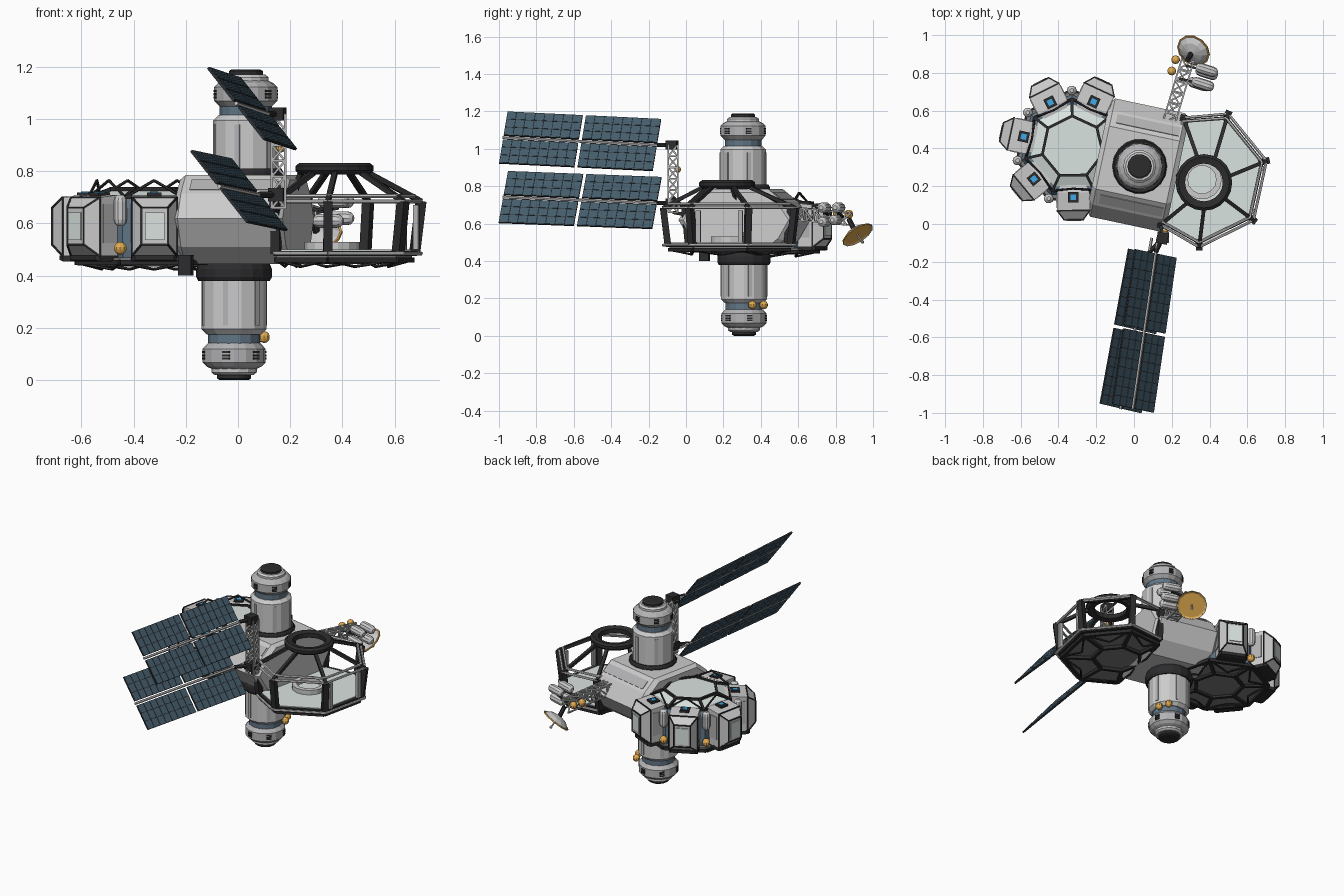
import bpy, bmesh
from math import sin, cos, radians, pi
from mathutils import Vector as V, Matrix as M

if "Cube" in bpy.data.objects:
    bpy.data.objects.remove(bpy.data.objects["Cube"])

def mat(name, *c):
    m = bpy.data.materials.new(name)
    m.diffuse_color = (*c, 1)
    m.use_nodes = True
    m.node_tree.nodes["Principled BSDF"].inputs["Base Color"].default_value = m.diffuse_color
    return m
LIGHT = mat("light_hull", .66, .67, .67)
GREY = mat("mid_grey", .45, .45, .46)
DARK = mat("black_trim", .025, .025, .027)
FLOOR = mat("pale_floor", .70, .77, .75)
UNDER = mat("dark_floor", .2, .2, .21)
BLUE = mat("slate_blue", .12, .18, .24)
CELL = mat("solar_cell", .06, .11, .15)
GLOW = mat("bright_blue", .05, .4, .8)
GOLD = mat("orange", .75, .4, .08)
TH = radians(-12)                       # heading of the station's long axis
C = V((.03, .31, 0))
E, N, Z = V((cos(TH), sin(TH), 0)), V((-sin(TH), cos(TH), 0)), V((0, 0, 1))

def finish(name, bm, m):
    bmesh.ops.recalc_face_normals(bm, faces=bm.faces[:])
    me = bpy.data.meshes.new(name)
    bm.to_mesh(me); bm.free()
    me.materials.append(m)
    ob = bpy.data.objects.new(name, me)
    bpy.context.collection.objects.link(ob)
    return ob

def loft(name, rings, m, loop=False):
    bm = bmesh.new()
    rs = [[bm.verts.new(p) for p in r] for r in rings]
    for a, b in zip(rs, rs[1:] + ([rs[0]] if loop else [])):
        for i in range(len(a)):
            j = (i + 1) % len(a)
            bm.faces.new((a[i], a[j], b[j], b[i]))
    if not loop:
        bm.faces.new(rs[0]); bm.faces.new(rs[-1])
    return finish(name, bm, m)

def lathe(name, prof, c, m, axis=Z, n=14, loop=False):
    q = V(axis).to_track_quat('Z', 'Y')
    return loft(name, [[V(c) + q @ V((r * cos(2*pi*i/n), r * sin(2*pi*i/n), h)) for i in range(n)]
                       for r, h in prof], m, loop)

def frame(a, b):
    d = V(b) - V(a)
    return M.Translation((V(a) + V(b)) / 2) @ d.to_track_quat('Z', 'Y').to_matrix().to_4x4(), d.length

def beams(name, segs, r, m, n=4):
    bm = bmesh.new()
    for a, b in segs:
        mx, L = frame(a, b)
        bmesh.ops.create_cone(bm, cap_ends=True, segments=n, radius1=r, radius2=r, depth=L,
                              matrix=mx @ M.Rotation(pi/4, 4, 'Z'))
    return finish(name, bm, m)

def boxes(name, items, m):              # items: centre, x axis, y axis, size
    bm = bmesh.new()
    for c, x, y, s in items:
        x, y = V(x).normalized(), V(y).normalized()
        R = M((x, y, x.cross(y))).transposed().to_4x4()
        bmesh.ops.create_cube(bm, size=1, matrix=M.Translation(c) @ R @ M.Diagonal((*s, 1)))
    return finish(name, bm, m)

def balls(name, pts, r, m):
    bm = bmesh.new()
    for p in pts:
        bmesh.ops.create_uvsphere(bm, u_segments=10, v_segments=7, radius=r, matrix=M.Translation(p))
    return finish(name, bm, m)

def tank(name, c, axis, L, r):
    h = L / 2
    lathe(name, [(r*.4, -h), (r*.85, -h + r*.4), (r, -h + r), (r, h - r), (r*.85, h - r*.4), (r*.4, h)],
          c, LIGHT, axis, 10)

def truss(name, a, b, w, bays, m):
    mx, L = frame(a, b)
    corner = [(-w, -w), (w, -w), (w, w), (-w, w)]
    P = lambda k, t: mx @ V((*corner[k % 4], (t - .5) * L))
    segs = [(P(k, 0), P(k, 1)) for k in range(4)]
    for i in range(bays):
        for k in range(4):
            segs += [(P(k, i/bays), P(k+1, (i+1)/bays)), (P(k, i/bays), P(k+1, i/bays))]
    beams(name, segs, .006, m)

def gon(c, R, z, a0=0):                 # seven-sided ring, vertex angles from a0
    return [V((c[0] + R*cos(a0 + 2*pi*i/7), c[1] + R*sin(a0 + 2*pi*i/7), z)) for i in range(7)]
ring = lambda p: [(p[i], p[(i+1) % 7]) for i in range(7)]

# central hull: faceted oval section along the long axis
sec = [(.17, .175), (.255, .105), (.32, .01), (.255, -.10), (.17, -.165)]
sec += [(-v, z) for v, z in reversed(sec)]
loft("central_hull", [[C + E*u + N*(v*k) + Z*(.61 + z*k) for v, z in sec]
     for u, k in ((-.225, .9), (-.2, 1), (.18, 1), (.205, .9))], LIGHT)
boxes("hull_top_panels", [(C + N*s*.215 + Z*.745, E, N*.7 - Z*s*.58, (.34, .06, .012)) for s in (1, -1)], GREY)

# upper and lower docking modules
def module(tag, c, z0, s):
    z = lambda pts: [(r, h * s) for r, h in pts]
    o = V((*c, z0))                     # outer end; heights run inwards
    lathe(tag + "_cylinder", z([(.105, .175), (.125, .195), (.125, .43), (.11, .46)]), o, LIGHT)
    lathe(tag + "_neck", z([(.1, .13), (.1, .19)]), o, BLUE)
    lathe(tag + "_collar", z([(.08, .04), (.105, .052), (.121, .068), (.121, .12), (.1, .142)]), o, GREY, n=16)
    lathe(tag + "_end", z([(.075, .02), (.087, .03), (.087, .06)]), o, LIGHT)
    lathe(tag + "_hatch", z([(.055, 0), (.065, .006), (.065, .03)]), o, DARK)
    lathe(tag + "_seal_ring", z([(.12, .385), (.137, .38), (.145, .395), (.145, .425), (.137, .445), (.12, .45)]),
          o, DARK, n=18, loop=True)
    rad = [V((cos(a), sin(a), 0)) for a in [i*pi/3 + .26 for i in range(6)]]
    boxes(tag + "_collar_ports", [(o + d*.118 + Z*s*(.095 + k), d, Z, (.012, .008, .03))
          for d in rad for k in (-.012, 0, .012)], DARK)
    boxes(tag + "_strips", [(o + d*.12 + Z*s*.31, d, Z, (.014, .2, .02)) for d in rad], GREY)
module("lower_module", (-.015, .31), 0, 1)
module("upper_module", (.03, .305), 1.19, -1)
balls("lower_module_tanks", [(.10, .355, .165), (.075, .415, .165)], .023, GOLD)

# seven-sided habitat node
NC, A7 = (-.325, .407), radians(168 + 180/7)
loft("node_wall", [gon(NC, .27, .46, A7), gon(NC, .28, .5, A7), gon(NC, .28, .66, A7), gon(NC, .25, .70, A7)], BLUE)
loft("node_roof", [gon(NC, .255, .69, A7), gon(NC, .165, .725, A7), gon(NC, .16, .73, A7)], FLOOR)
loft("node_floor", [gon(NC, .30, .45, A7), gon(NC, .30, .47, A7)], UNDER)
o1, i1 = gon(NC, .255, .70, A7), gon(NC, .165, .732, A7)
beams("node_roof_frame", ring(i1) + ring(o1) + list(zip(o1, i1)), .010, DARK)
o2, i2 = gon(NC, .30, .45, A7), gon(NC, .15, .445, A7)
beams("node_floor_frame", ring(i2) + ring(o2) + list(zip(o2, i2)), .014, DARK)
hi, lo = gon(NC, .22, .765, A7 + pi/7), gon(NC, .2, .425, A7 + pi/7)
beams("node_rails", [s for k in range(7) for s in ((o1[k], hi[k]), (hi[k], o1[(k+1) % 7]),
      (o2[k], lo[k]), (lo[k], o2[(k+1) % 7]))], .006, DARK, 5)

# five pods around the node, with tanks in the gaps
for k in range(-2, 3):
    a = radians(168 + k*360/7)
    d, t, o = V((cos(a), sin(a), 0)), V((-sin(a), cos(a), 0)), V((*NC, 0))
    sq = lambda r, w, z0, z1: [o + d*r + t*w*s + Z*z for s, z in ((-1, z0), (1, z0), (1, z1), (-1, z1))]
    n = f"pod_{k+3}"
    A, B = sq(.335, .087, .475, .70), sq(.385, .05, .52, .66)
    loft(n + "_body", [sq(.19, .06, .48, .70), sq(.24, .087, .475, .71), A, B], LIGHT)
    loft(n + "_base", [sq(.24, .088, .455, .478), sq(.335, .088, .455, .478), sq(.35, .075, .46, .478)], DARK)
    e = lambda p: [(p[i], p[(i+1) % 4]) for i in range(4)]
    beams(n + "_frame", e(A) + e(B) + list(zip(A, B)), .005, DARK)
    boxes(n + "_window", [(o + d*.385 + Z*.59, d, t, (.012, .075, .105))], FLOOR)
    boxes(n + "_side_panels", [(o + d*.285 + t*s*.087 + Z*.6, d, t, (.07, .008, .15)) for s in (1, -1)], GREY)
    boxes(n + "_top_hatch", [(o + d*.265 + Z*.71, d, t, (.056, .056, .016))], DARK)
    boxes(n + "_top_light", [(o + d*.265 + Z*.716, d, t, (.03, .03, .012))], GLOW)
    if k < 2:
        g = a + pi/7
        p = V((NC[0] + .3*cos(g), NC[1] + .3*sin(g), 0))
        tank(n + "_gap_tank", p + Z*.65, Z, .12, .026)
        balls(n + "_gap_ball", [p + Z*.505], .025, GOLD)

# seven-sided open observation deck, cut flat where it meets the hull
DC, D7 = (.341, .248), radians(-12.3 + 180/7)
def G(R, z, turn=0):
    pts = gon(DC, R, z, D7 + turn)
    return [p + E*max(0, .175 - (p - C).dot(E)) for p in pts]
loft("deck_floor", [G(.335, .485), G(.335, .5)], FLOOR)
loft("deck_underside", [G(.335, .465), G(.335, .485)], UNDER)
base, sh = G(.345, .485), G(.37, .685)
beams("deck_posts", list(zip(base, sh)), .025, DARK)
beams("deck_base_rim", ring(base), .014, DARK)
beams("deck_rails", ring(G(.37, .485)) + ring(sh) + ring(G(.345, .705)), .008, LIGHT, 6)
TC = V((.37, .22, .81))
top = [TC - Z*.015 + (p - V((*DC, p.z))).normalized()*.13 for p in sh]
beams("deck_roof_beams", list(zip(sh, top)), .014, DARK)
lathe("deck_top_ring", [(.1, -.015), (.135, -.022), (.15, -.008), (.15, .01), (.135, .022), (.1, .015)],
      TC, DARK, n=20, loop=True)
lathe("deck_floor_ring", [(.075, 0), (.105, 0), (.105, .03), (.075, .03)], (.36, .235, .5), LIGHT, n=14, loop=True)
ub, ui = G(.335, .46), gon(DC, .15, .455, D7)
beams("deck_under_frame", ring(ub) + ring(ui) + list(zip(ub, ui)), .014, DARK)
uh = G(.24, .435, pi/7)
beams("deck_under_rails", [s for k in range(7) for s in ((ub[k], uh[k]), (uh[k], ub[(k+1) % 7]))], .006, DARK, 5)
# framed outward-facing windows at the far end
mid = (base[0] + base[6]) / 2
boxes("deck_end_window_sides", [(mid + E*.015 + N*s*.115 + Z*.1, E, N, (.02, .025, .17)) for s in (-1, 1)], GREY)

# solar wings: spar, backing and cells in two panels of two strips
W = V((-.11, .027, .14))
for tag, a, b in (("upper", V((.115, -.152, 1.02)), V((-.007, -.98, 1.06))),
                  ("lower", V((.08, -.152, .71)), V((-.072, -.98, .742)))):
    d = (b - a).normalized(); L = (b - a).length
    w = (W - d*W.dot(d)); wl = w.length; w.normalize()
    beams(tag + "_wing_spar", [(a - d*.08, b)], .008, LIGHT, 6)
    back, cells = [], []
    for p in (0, 1):
        for s in (-1, 1):
            c = a + d*L*(.247 + .506*p) + w*s*wl*.53
            pl, pw = L*.485, wl*.9
            back.append((c, d, w, (pl, pw, .008)))
            for i in range(8):
                for j in range(3):
                    cells.append((c + d*pl*((i + .5)/8 - .5) + w*pw*((j + .5)/3 - .5), d, w,
                                  (pl/8 - .004, pw/3 - .004, .012)))
    boxes(tag + "_wing_backing", back, DARK)
    boxes(tag + "_wing_cells", cells, CELL)
    boxes(tag + "_wing_joint", [(V((.15, -.075, a.z)), E, N, (.06, .06, .05))], DARK)
    beams(tag + "_wing_arm", [((.15, -.075, a.z), a)], .012, DARK, 6)

# mast carrying the wings
truss("wing_mast", (.155, -.07, .66), (.155, -.07, 1.02), .026, 6, GREY)
beams("mast_braces", [((.155, -.07, z), (.13, .04, .64)) for z in (.66, .74)], .012, DARK)
balls("mast_ball", [(.165, -.045, .89)], .018, GOLD)
boxes("hull_thruster_block", [((-.2, .1, .44), E, N, (.05, .05, .08))], DARK)

# antenna boom, tanks and dish
truss("antenna_boom", (.18, .52, .66), (.285, .87, .625), .032, 6, GREY)
for i, p in enumerate(((.385, .815, .685), (.365, .74, .685), (.385, .8, .62), (.345, .74, .61))):
    tank(f"boom_tank_{i+1}", p, (.95, -.3, 0), .12, .028)
beams("boom_tank_mounts", [((.24, .77, .645), (.365, .74, .66)), ((.27, .84, .635), (.385, .81, .66))], .009, DARK)
balls("boom_balls", [(.22, .87, .65), (.20, .81, .65)], .024, GOLD)
dn, dc = V((.4, .5, -.77)).normalized(), V((.315, .918, .54))
lathe("dish_back", [(.015, -.037), (.06, -.024), (.09, 0), (.088, .001), (.058, -.019), (.015, -.031)], dc, LIGHT, dn, 12)
lathe("dish_face", [(.093, -.004), (.093, .003), (.056, -.015), (.014, -.027)], dc, GOLD, dn, 12)
beams("dish_feed", [(dc - dn*.03, dc + dn*.05)], .005, LIGHT, 5)
balls("dish_feed_tip", [dc + dn*.05], .009, GREY)
beams("dish_mount", [((.285, .87, .625), dc - dn*.033)], .014, DARK, 6)
